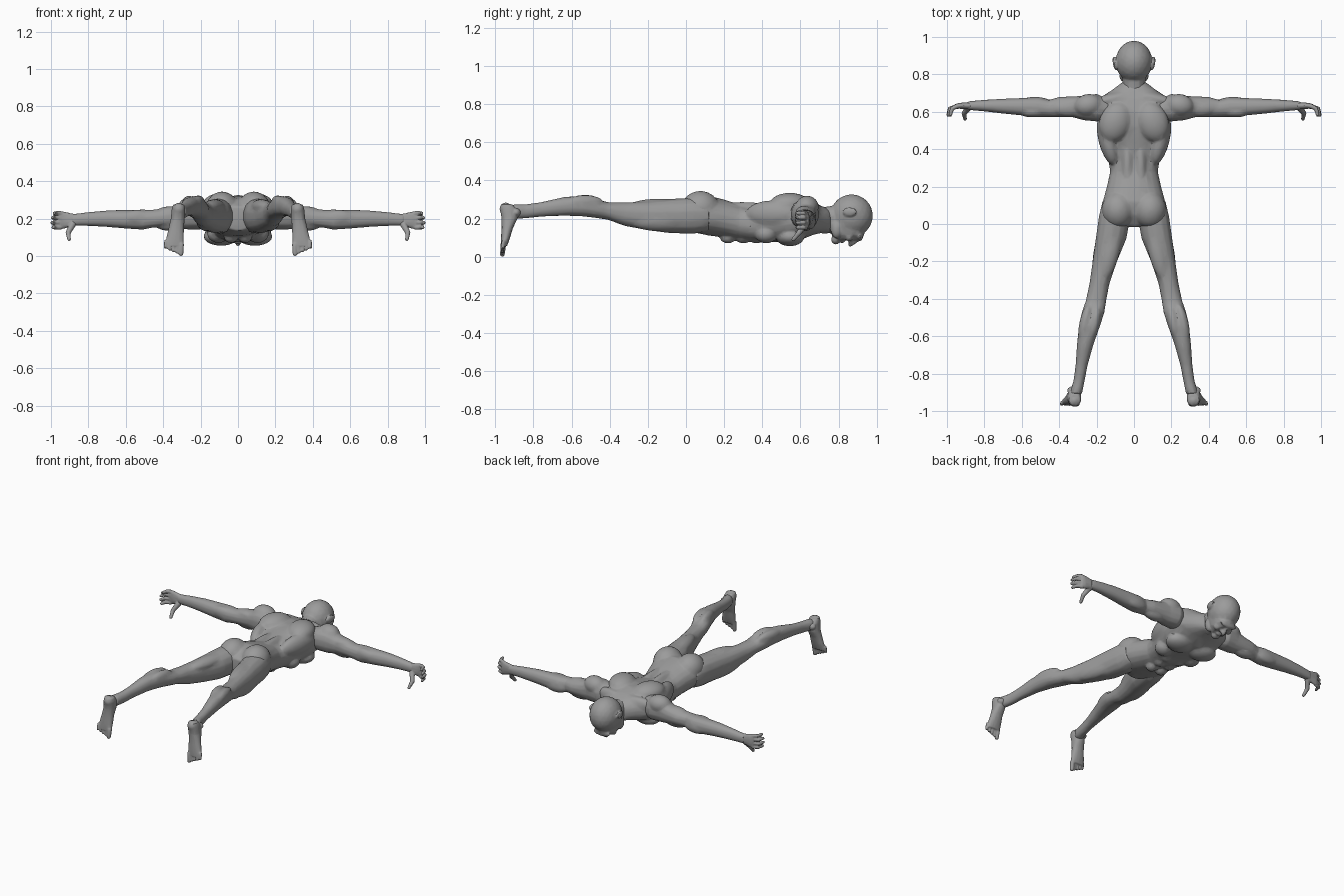
import bpy, bmesh, math
from mathutils import Vector, Matrix

skin = bpy.data.materials.new("plain grey")
skin.diffuse_color = (0.33, 0.33, 0.33, 1)


def loft(bm, axis, rows, n=14, p=0.9):
    """Closed skin over rings (t, u, v, ru, rv) along an axis; p < 1 makes the rings boxier."""
    rings = []
    for t, u, v, ru, rv in rows:
        ring = []
        for i in range(n):
            a = 2 * math.pi * (i + 0.5) / n
            c, s = math.cos(a), math.sin(a)
            a_u = u + ru * math.copysign(abs(c) ** p, c)
            a_v = v + rv * math.copysign(abs(s) ** p, s)
            co = {'x': (t, a_u, a_v), 'y': (a_u, t, a_v), 'z': (a_u, a_v, t)}[axis]
            ring.append(bm.verts.new(co))
        rings.append(ring)
    faces = [bm.faces.new(rings[0]), bm.faces.new(rings[-1][::-1])]
    for r, q in zip(rings, rings[1:]):
        for i in range(n):
            j = (i + 1) % n
            faces.append(bm.faces.new((r[i], q[i], q[j], r[j])))
    bmesh.ops.recalc_face_normals(bm, faces=faces)


def blob(bm, c, r, both=False, turn=0):
    """Muscle or bone mass: an ellipsoid, optionally on both sides, turned about z."""
    for s in ((1, -1) if both else (1,)):
        m = (Matrix.Translation((c[0] * s, c[1], c[2]))
             @ Matrix.Rotation(math.radians(turn * s), 4, 'Z')
             @ Matrix.Diagonal((*r, 1)))
        bmesh.ops.create_icosphere(bm, subdivisions=3, radius=1, matrix=m)


def tube(bm, pts, r0, r1):
    """Finger or toe: tapered cylinders with round joints."""
    k = len(pts) - 1
    rad = [r0 + (r1 - r0) * i / k for i in range(k + 1)]
    for p, r in zip(pts, rad):
        blob(bm, p, (r, r, r))
    for i in range(k):
        a, b = Vector(pts[i]), Vector(pts[i + 1])
        m = Matrix.Translation((a + b) / 2) @ (b - a).to_track_quat('Z', 'Y').to_matrix().to_4x4()
        bmesh.ops.create_cone(bm, cap_ends=True, segments=10, radius1=rad[i],
                              radius2=rad[i + 1], depth=(b - a).length, matrix=m)


def finish(bm, name, voxel, ratio, mirror=False):
    """Fuse the masses, relax them, and cut down to a faceted skin."""
    me = bpy.data.meshes.new(name)
    bm.to_mesh(me)
    bm.free()
    ob = bpy.data.objects.new(name, me)
    bpy.context.collection.objects.link(ob)
    bpy.ops.object.select_all(action='DESELECT')
    bpy.context.view_layer.objects.active = ob
    ob.select_set(True)
    m = ob.modifiers.new("fuse", 'REMESH')
    m.mode, m.voxel_size = 'VOXEL', voxel
    m = ob.modifiers.new("relax", 'SMOOTH')
    m.factor, m.iterations = 0.5, 3
    m = ob.modifiers.new("facet", 'DECIMATE')
    m.ratio = ratio
    if mirror:
        ob.modifiers.new("mirror", 'MIRROR').use_mirror_merge = False
    for m in list(ob.modifiers):
        bpy.ops.object.modifier_apply(modifier=m.name)
    ob.data.materials.clear()
    ob.data.materials.append(skin)
    bpy.ops.object.shade_smooth_by_angle(angle=math.radians(30))


# Torso, lying face down along y
bm = bmesh.new()
loft(bm, 'y', [(-.015, 0, .20, .07, .065), (.05, 0, .215, .172, .09), (.12, 0, .215, .168, .105),
               (.20, 0, .20, .146, .10), (.28, 0, .18, .128, .095), (.34, 0, .17, .138, .095),
               (.43, 0, .18, .165, .105), (.52, 0, .19, .192, .112), (.60, 0, .195, .20, .108),
               (.67, 0, .20, .19, .085), (.715, 0, .195, .12, .07), (.76, 0, .185, .06, .06)], 20)
blob(bm, (.085, .075, .255), (.088, .10, .09), True)            # buttocks
blob(bm, (.035, .30, .245), (.032, .17, .042), True)            # lower back
blob(bm, (.10, .545, .275), (.085, .11, .06), True, 20)         # shoulder blades
blob(bm, (.14, .45, .225), (.05, .14, .07), True, -14)          # side back muscles
blob(bm, (.09, .545, .105), (.095, .075, .05), True, 10)        # chest
blob(bm, (.10, .67, .235), (.12, .035, .05), True, -12)         # neck-to-shoulder muscles
for y in (.22, .30, .37):
    blob(bm, (.038, y, .10), (.036, .042, .03), True)           # belly muscles
blob(bm, (.105, .42, .12), (.06, .06, .05), True, 25)           # lower ribs
finish(bm, "torso", .008, .16)

# Head and neck, face towards the ground
bm = bmesh.new()
loft(bm, 'y', [(.67, 0, .20, .075, .06), (.72, 0, .19, .062, .07), (.80, 0, .20, .062, .072)])
blob(bm, (0, .868, .215), (.098, .112, .112))                   # skull
loft(bm, 'z', [(.25, 0, .845, .085, .08), (.17, 0, .845, .084, .09), (.115, 0, .85, .070, .085),
               (.088, 0, .845, .045, .068)])                    # face
blob(bm, (0, .785, .09), (.032, .024, .026))                    # chin
blob(bm, (.05, .79, .145), (.028, .03, .05), True)              # jaw
blob(bm, (0, .912, .105), (.062, .016, .022))                   # brow
blob(bm, (.045, .855, .105), (.024, .02, .024), True)           # cheekbones
blob(bm, (0, .82, .085), (.025, .013, .014))                    # mouth
tube(bm, [(0, .905, .09), (0, .862, .066)], .009, .013)         # nose
blob(bm, (.015, .86, .082), (.01, .01, .012), True)             # nostrils
blob(bm, (.102, .858, .235), (.011, .038, .024), True, -10)     # ears
finish(bm, "head", .006, .2)

# Arms, stretched out along x
bm = bmesh.new()
loft(bm, 'x', [(.13, .61, .22, .055, .06), (.20, .622, .222, .075, .08), (.27, .62, .22, .066, .078),
               (.33, .627, .21, .056, .060), (.40, .625, .205, .055, .05), (.455, .618, .20, .046, .048),
               (.51, .625, .195, .053, .054), (.60, .627, .197, .047, .050), (.70, .63, .20, .040, .044),
               (.80, .633, .198, .031, .037), (.89, .633, .193, .023, .031)])
blob(bm, (.245, .635, .262), (.075, .06, .058), turn=-10)       # shoulder cap
blob(bm, (.36, .625, .17), (.085, .038, .036))                  # front upper arm
blob(bm, (.35, .62, .235), (.09, .045, .032))                   # back upper arm
blob(bm, (.53, .65, .185), (.085, .03, .042))                   # outer forearm
blob(bm, (.54, .60, .205), (.08, .03, .042))                    # inner forearm
finish(bm, "arms", .007, .16, True)

# Hands with curled fingers, palms towards the feet
bm = bmesh.new()
loft(bm, 'x', [(.865, .633, .194, .021, .030), (.895, .632, .193, .018, .036),
               (.935, .632, .192, .016, .047), (.957, .628, .192, .013, .046)])
for z, d in ((.153, 0), (.179, .006), (.205, .004), (.229, -.006)):
    tube(bm, [(.95, .628, z), (.979 + d, .617, z), (.988 + d, .583, z)], .0125, .0095)
tube(bm, [(.885, .622, .168), (.908, .592, .125), (.903, .562, .09)], .018, .010)
finish(bm, "hands", .004, .2, True)

# Legs, spread apart along -y
bm = bmesh.new()
loft(bm, 'y', [(.12, .095, .215, .075, .08), (.04, .103, .215, .086, .095), (-.08, .123, .213, .083, .09),
               (-.20, .156, .214, .066, .076), (-.32, .185, .223, .054, .062), (-.41, .203, .240, .055, .046),
               (-.47, .218, .253, .061, .050), (-.54, .237, .266, .058, .055), (-.64, .260, .264, .045, .049),
               (-.76, .281, .248, .032, .038), (-.84, .294, .238, .030, .037), (-.91, .312, .236, .034, .038)])
blob(bm, (.165, -.12, .19), (.045, .19, .058), turn=12)         # outer thigh
blob(bm, (.125, -.14, .262), (.05, .17, .042), turn=13)         # back thigh
blob(bm, (.205, -.42, .218), (.036, .045, .022))                # kneecap
blob(bm, (.212, -.53, .285), (.03, .09, .04), turn=12)          # inner calf
blob(bm, (.262, -.53, .285), (.03, .10, .038), turn=12)         # outer calf
finish(bm, "legs", .008, .16, True)

# Feet, toes pointing to the ground
bm = bmesh.new()
loft(bm, 'z', [(.275, .318, -.94, .030, .030), (.25, .318, -.93, .037, .045), (.20, .322, -.925, .038, .042),
               (.15, .330, -.937, .041, .030), (.10, .336, -.946, .047, .024), (.055, .342, -.955, .050, .017)])
blob(bm, (.318, -.945, .25), (.033, .032, .034))                # heel
blob(bm, (.316, -.89, .232), (.042, .025, .025))                # ankle bones
for i in range(5):                                              # toes
    x, r = .303 + .0205 * i, (.0145 if i == 0 else .0105)
    tube(bm, [(x, -.957, .062 + .004 * i), (x + .002, -.963, .013 + .0085 * i)], r, r * .9)
finish(bm, "feet", .0045, .2, True)
